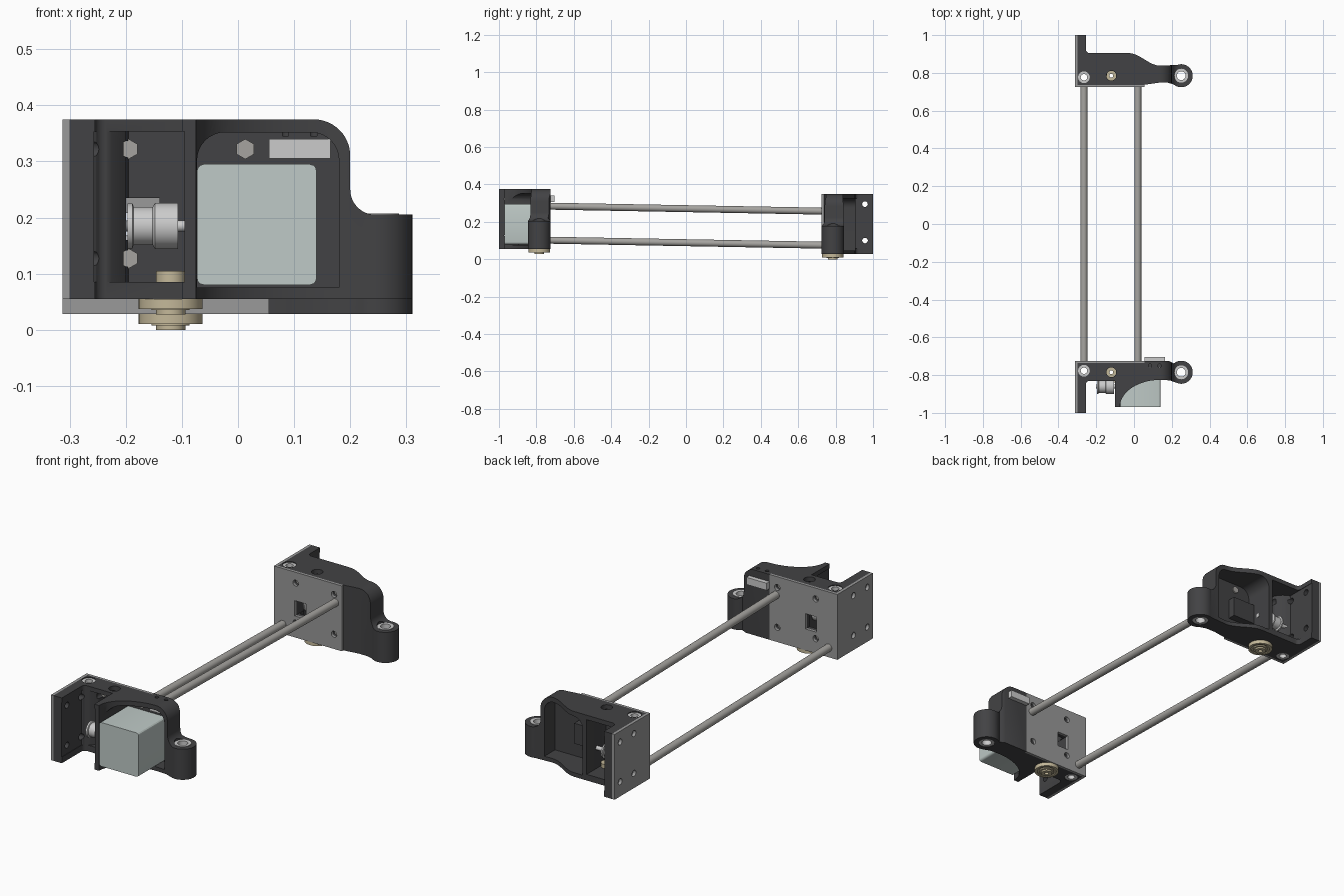
import bpy, bmesh
from math import sin, cos, pi, radians
from mathutils import Matrix, Vector

if "Cube" in bpy.data.objects:
    bpy.data.objects.remove(bpy.data.objects["Cube"])


def material(name, rgb):
    m = bpy.data.materials.new(name)
    m.diffuse_color = (*rgb, 1)
    m.use_nodes = True
    m.node_tree.nodes["Principled BSDF"].inputs["Base Color"].default_value = m.diffuse_color
    return m


DARK = material("dark_plastic", (0.055, 0.055, 0.058))
PLATE = material("plate_grey", (0.32, 0.32, 0.32))
STEEL = material("steel", (0.38, 0.37, 0.35))
PALE = material("pale_metal", (0.62, 0.64, 0.65))
MOTOR = material("motor_grey", (0.52, 0.59, 0.57))
BRASS = material("brass", (0.55, 0.48, 0.32))


def make(name, bm, mat):
    bmesh.ops.remove_doubles(bm, verts=bm.verts, dist=1e-5)
    bmesh.ops.recalc_face_normals(bm, faces=bm.faces)
    me = bpy.data.meshes.new(name)
    bm.to_mesh(me)
    bm.free()
    ob = bpy.data.objects.new(name, me)
    bpy.context.collection.objects.link(ob)
    if mat:
        me.materials.append(mat)
    return ob


def prism(name, pts, axis, a, b, mat=None):
    """Extrude a 2D outline along an axis from a to b."""
    put = {'x': lambda p, t: (t, p[0], p[1]),
           'y': lambda p, t: (p[0], t, p[1]),
           'z': lambda p, t: (p[0], p[1], t)}[axis]
    bm = bmesh.new()
    lo = [bm.verts.new(put(p, a)) for p in pts]
    hi = [bm.verts.new(put(p, b)) for p in pts]
    n = len(pts)
    bm.faces.new(lo)
    bm.faces.new(hi)
    for i in range(n):
        j = (i + 1) % n
        bm.faces.new((lo[i], lo[j], hi[j], hi[i]))
    return make(name, bm, mat)


def arc(cx, cy, rx, ry, a0, a1, n=12):
    return [(cx + rx * cos(radians(a0 + (a1 - a0) * i / n)),
             cy + ry * sin(radians(a0 + (a1 - a0) * i / n))) for i in range(n + 1)]


def rect(x0, x1, y0, y1):
    return [(x0, y0), (x1, y0), (x1, y1), (x0, y1)]


def rod(name, axis, c, r, a, b, mat=None, n=32):
    return prism(name, arc(c[0], c[1], r, r, 0, 360 - 360 / n, n - 1), axis, a, b, mat)


def lathe(name, profile, axis, c, mat, n=40):
    """Spin a closed (radius, height) profile around an axis through c."""
    bm = bmesh.new()
    rings = []
    for k in range(n):
        a = 2 * pi * k / n
        rings.append([bm.verts.new((c[0] + r * cos(a), c[1] + r * sin(a), t) if axis == 'z'
                                   else (t, c[0] + r * cos(a), c[1] + r * sin(a)))
                      for r, t in profile])
    m = len(profile)
    for k in range(n):
        p, q = rings[k], rings[(k + 1) % n]
        for i in range(m):
            j = (i + 1) % m
            bm.faces.new((p[i], p[j], q[j], q[i]))
    return make(name, bm, mat)


def carve(ob, cutters, op='DIFFERENCE'):
    for c in cutters:
        md = ob.modifiers.new("cut", 'BOOLEAN')
        md.operation, md.object, md.solver = op, c, 'EXACT'
    dg = bpy.context.evaluated_depsgraph_get()
    me = bpy.data.meshes.new_from_object(ob.evaluated_get(dg))
    ob.modifiers.clear()
    ob.data = me


H = 0.32                                  # bracket height
BOSS, POST, HUB = (0.25, 0.785), (-0.265, 0.777), (-0.12, 0.785)
BOLTS = [(x, z) for x in (-0.195, 0.013) for z in (0.072, 0.267)]


def bracket(tag, sy, z0, front):
    """One end, built facing +y from z = 0, then mirrored and lifted into place."""
    parts, cuts = [], []
    # body: plan outline crossed with the stepped front profile
    plan = [(-0.30, 0.737), (0.055, 0.737)]
    plan += [(0.055, 0.725), (0.185, 0.725), (0.2, 0.733)] if front else \
            [(0.09, 0.742), (0.13, 0.748), (0.18, 0.748)]
    plan += arc(*BOSS, 0.061, 0.061, -130, 110, 24)
    if front:
        plan += [(0.19, 0.828)] + arc(0.14, 0.97, 0.215, 0.145, 270, 180, 14)
        plan += [(-0.10, 0.97), (-0.10, 0.83)] + arc(-0.235, 0.85, 0.02, 0.02, 270, 180, 5)
    else:
        plan += [(0.14 - 0.17 * i / 12, 0.8715 - 0.0335 * cos(pi * i / 12)) for i in range(13)]
        plan += arc(-0.235, 0.925, 0.02, 0.02, 270, 180, 5)
    plan += [(-0.255, 1.0), (-0.30, 1.0)]
    body = prism(tag + "_bracket_body", plan, 'z', -0.05, H + 0.05, DARK)
    side = [(-0.4, 0), (0.4, 0), (0.4, 0.15)] + arc(0.245, 0.195, 0.045, 0.045, 270, 180) \
        + arc(0.135, 0.255, 0.065, 0.065, 0, 90) + [(-0.4, H)]
    mask = prism("profile_mask", side, 'y', 0.5, 1.2)
    carve(body, [mask], 'INTERSECT')
    # open chambers for the pulley and the motor
    cuts.append(prism("pulley_chamber", [(-0.095, 1.1), (-0.095, 0.757), (-0.195, 0.757),
                (-0.2, 0.795), (-0.225, 0.825), (-0.257, 0.843), (-0.257, 1.1)], 'z', 0.03, 0.298))
    bay = [(-0.073, 0.02), (0.18, 0.02)] + arc(0.13, 0.247, 0.05, 0.05, 0, 90, 8) \
        + arc(-0.023, 0.247, 0.05, 0.05, 90, 180, 8)
    cuts.append(prism("motor_chamber", bay, 'y', 0.757, 1.1))
    # vertical holes, plate bolts, wall bolts and belt window
    for c, r in ((BOSS, 0.037), (POST, 0.031)):
        cuts.append(rod("hole", 'z', c, r, -0.1, 0.5))
    cuts.append(rod("hole", 'z', HUB, 0.026, -0.1, 0.5))
    if front:
        for x in (0.085, 0.135):
            cuts.append(rod("hole", 'z', (x, 0.75), 0.009, 0.29, 0.5, n=16))
    shared = [rod("hole", 'y', b, 0.015, 0.6, 0.8, n=20) for b in BOLTS]
    shared += [rod("hole", 'x', (u, z), 0.015, -0.5, -0.24, n=20)
               for u in (0.85, 0.957) for z in (0.072, 0.267)]
    shared.append(prism("belt_window", rect(-0.2, -0.14, 0.105, 0.18), 'y', 0.6, 0.8))
    carve(body, cuts + shared)
    # folded metal plate on the inner and outer faces
    plate = prism(tag + "_angle_plate", [(-0.313, 0.725), (0.055, 0.725), (0.055, 0.737),
                  (-0.30, 0.737), (-0.30, 1.0), (-0.313, 1.0)], 'z', 0, H, PLATE)
    carve(plate, shared)
    parts += [body, plate]
    for c in cuts + shared + [mask]:
        bpy.data.objects.remove(c)
    # metal sleeves in the vertical holes
    for nm, c, r, top in (("boss", BOSS, 0.037, 0.152), ("post", POST, 0.031, H - 0.004)):
        parts.append(lathe(f"{tag}_{nm}_sleeve", [(r, 0.002), (r, top), (r - 0.014, top),
                           (r - 0.014, 0.002)], 'z', c, PALE, 32))
    # flanged brass bushing under the bracket
    parts.append(lathe(tag + "_bushing", [(0.01, 0.05), (0.026, 0.05), (0.026, 0), (0.057, 0),
                 (0.057, -0.018), (0.044, -0.018), (0.044, -0.014), (0.034, -0.014),
                 (0.034, -0.02), (0.026, -0.02), (0.026, -0.028), (0.01, -0.028)], 'z', HUB, BRASS))
    # hexagonal nuts behind the plate bolts
    for i, (x, z) in enumerate(BOLTS):
        nut = prism(f"{tag}_nut_{i}", arc(x, z, 0.018, 0.018, 30, 330, 5), 'y', 0.75, 0.764, STEEL)
        parts.append(nut)
    # belt pulley and its shaft
    pc = (0.86, 0.13) if front else (0.825, 0.13)
    prof = [(0.008, -0.197), (0.04, -0.197), (0.04, -0.188), (0.034, -0.186), (0.034, -0.152),
            (0.041, -0.148), (0.041, -0.107), (0.008, -0.107)]
    if not front:
        prof = [(0.008, -0.197), (0.038, -0.197), (0.038, -0.19), (0.03, -0.188),
                (0.03, -0.152), (0.038, -0.15), (0.038, -0.143), (0.008, -0.143)]
    parts.append(lathe(tag + "_pulley", prof, 'x', pc, PALE))
    parts.append(rod(tag + "_pulley_shaft", 'x', pc, 0.01, -0.2 if front else -0.26, -0.07, PALE, 20))
    if front:
        # motor block with softened edges, and the small connector in the back wall
        motor = prism("motor", rect(-0.073, 0.14, 0.025, 0.24), 'y', 0.758, 0.97, MOTOR)
        bm = bmesh.new()
        bm.from_mesh(motor.data)
        es = [e for e in bm.edges if abs(e.verts[0].co.y - e.verts[1].co.y) > 0.1]
        bmesh.ops.bevel(bm, geom=es, offset=0.012, segments=3, profile=0.5, affect='EDGES')
        bm.to_mesh(motor.data)
        bm.free()
        parts.append(motor)
        parts.append(prism("connector", rect(0.055, 0.165, 0.25, 0.285), 'y', 0.703, 0.762, PALE))
    else:
        # tensioner block in the empty bay
        parts.append(prism("tensioner_block", rect(-0.073, 0.05, 0.1, 0.2), 'y', 0.755, 0.795, DARK))
    # place
    mat = Matrix.Translation((0, 0, z0)) @ Matrix.Diagonal((1, sy, 1, 1))
    for p in parts:
        p.data.transform(mat)
        if sy < 0:
            p.data.flip_normals()


bracket("front", -1, 0.055, True)
bracket("rear", 1, 0.028, False)

# two long guide rods, sloping slightly down to the rear
for name, x, z in (("upper_rod", 0.02, 0.229), ("lower_rod", -0.265, 0.047)):
    r = rod(name, 'z', (0, 0), 0.0185, -0.5, 0.5, STEEL)
    a, b = Vector((x, -0.742, z + 0.055)), Vector((x, 0.742, z + 0.028))
    d = b - a
    r.data.transform(Matrix.Translation((a + b) / 2) @ d.to_track_quat('Z', 'Y').to_matrix().to_4x4()
                     @ Matrix.Diagonal((1, 1, d.length, 1)))

# smooth curved faces, keep corners sharp
bpy.ops.object.select_all(action='SELECT')
bpy.context.view_layer.objects.active = bpy.context.scene.objects[0]
bpy.ops.object.shade_smooth_by_angle(angle=radians(30))
